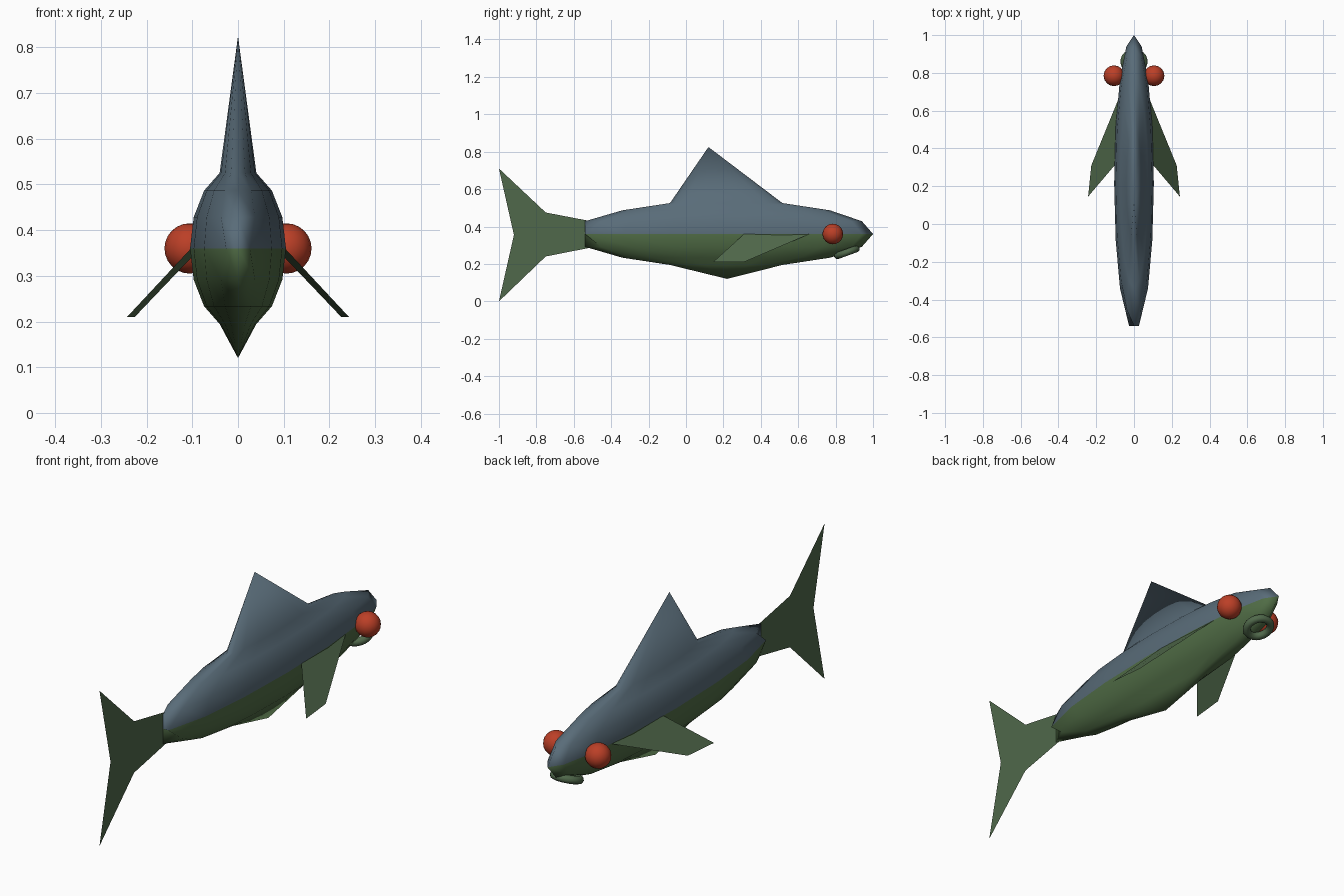
import bpy, bmesh
from math import radians

if "Cube" in bpy.data.objects:
    bpy.data.objects.remove(bpy.data.objects["Cube"])


def material(name, rgb):
    m = bpy.data.materials.new(name)
    m.diffuse_color = (*rgb, 1)
    m.use_nodes = True
    m.node_tree.nodes["Principled BSDF"].inputs["Base Color"].default_value = m.diffuse_color
    return m


BACK = material("slate_back", (0.10, 0.15, 0.19))
BELLY = material("green_belly", (0.08, 0.15, 0.06))
FIN = material("fin_green", (0.08, 0.14, 0.07))
RED = material("eye_red", (0.5, 0.05, 0.02))


def add_object(name, bm, mats, smooth=True):
    me = bpy.data.meshes.new(name)
    for f in bm.faces:
        f.smooth = smooth
    bm.to_mesh(me)
    bm.free()
    for m in mats:
        me.materials.append(m)
    ob = bpy.data.objects.new(name, me)
    bpy.context.collection.objects.link(ob)
    return ob


def flat_panel(name, verts, faces):
    bm = bmesh.new()
    vs = [bm.verts.new(v) for v in verts]
    for f in faces:
        bm.faces.new([vs[i] for i in f])
    return add_object(name, bm, [FIN])


# Body: stretched sphere, poles pulled out into dorsal fin and keel
bm = bmesh.new()
bmesh.ops.create_uvsphere(bm, u_segments=16, v_segments=8, radius=1)
for v in bm.verts:
    x, y, z = v.co
    if z > 0.99:
        v.co = (0, 0.12, 0.825)
    elif z < -0.99:
        v.co = (0, 0.22, 0.12)
    else:
        v.co = (0.105 * x, 0.215 + 0.785 * y, 0.36 + 0.179 * z)
        # blunt rear end where the tail joins
        if v.co.y < -0.5:
            v.co.y = -0.54
            v.co.x *= 0.65
for f in bm.faces:
    f.material_index = 0 if f.calc_center_median().z > 0.36 else 1
add_object("body", bm, [BACK, BELLY])

# Tail: flat forked sheet
outline = [(-0.54, 0.36), (-0.49, 0.425), (-0.75, 0.475), (-1.0, 0.71),
           (-0.92, 0.355), (-1.0, 0.0), (-0.75, 0.24), (-0.47, 0.295)]
flat_panel("tail", [(0, y, z) for y, z in outline],
           [(0, 1, 2, 4), (2, 3, 4), (4, 5, 6), (0, 4, 6, 7)])

# Paired pectoral fins and eyes
for side, s in (("right", 1), ("left", -1)):
    flat_panel(side + "_pectoral_fin",
               [(s * 0.083, 0.66, 0.36), (s * 0.103, 0.31, 0.36),
                (s * 0.243, 0.145, 0.21), (s * 0.226, 0.31, 0.21)],
               [(0, 1, 2, 3)])
    bm = bmesh.new()
    bmesh.ops.create_uvsphere(bm, u_segments=16, v_segments=12, radius=0.055)
    eye = add_object(side + "_eye", bm, [RED])
    eye.location = (s * 0.106, 0.785, 0.36)

# Mouth: tilted ring under the snout
bpy.ops.mesh.primitive_torus_add(major_radius=0.054, minor_radius=0.018,
                                 major_segments=24, minor_segments=8,
                                 location=(0, 0.86, 0.262),
                                 rotation=(radians(20), 0, 0))
mouth = bpy.context.object
mouth.name = "mouth"
mouth.data.materials.append(FIN)
bpy.ops.object.shade_smooth()
